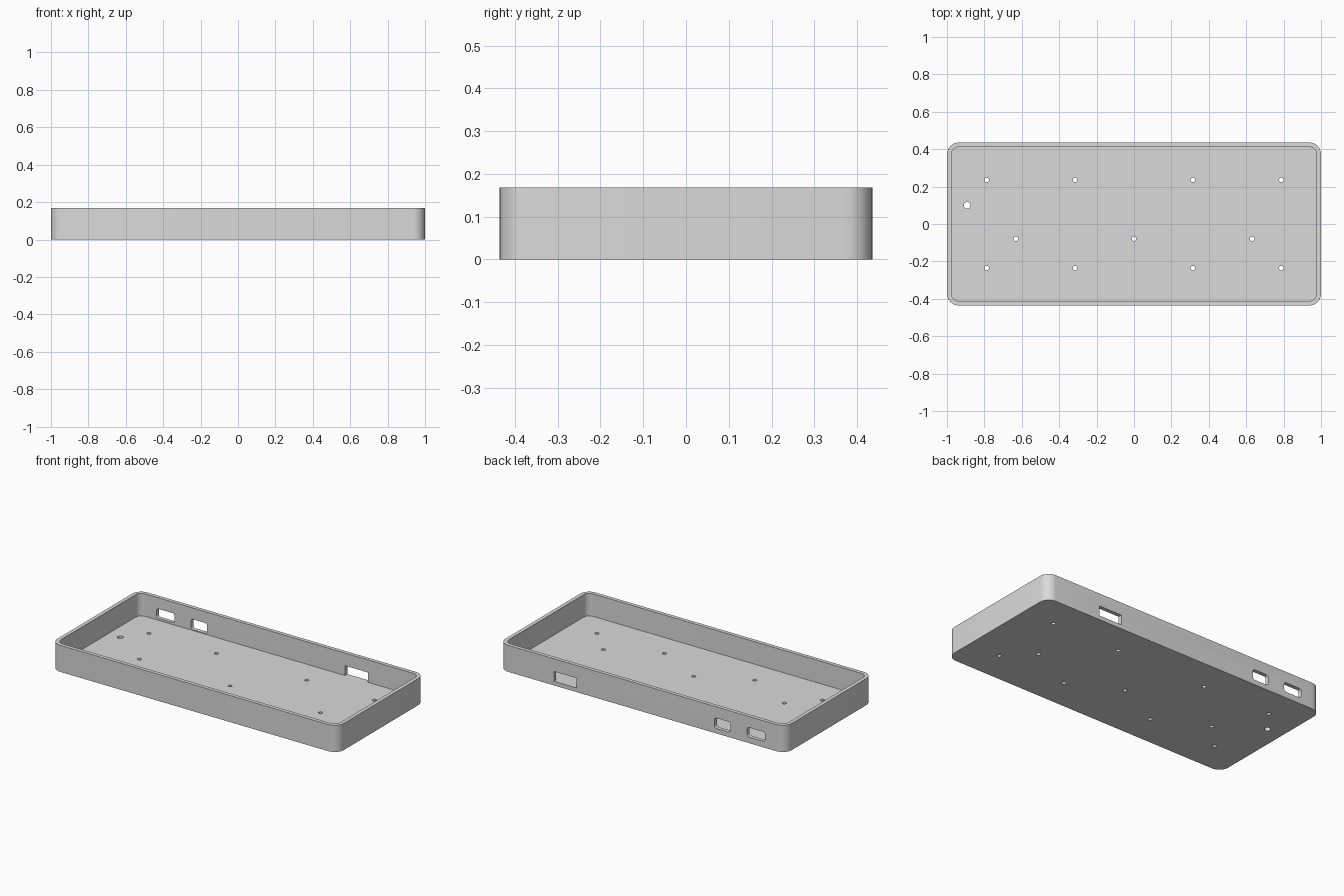
import bpy, bmesh, math
from mathutils import Matrix, Vector

cube = bpy.data.objects.get("Cube")
if cube:
    bpy.data.objects.remove(cube, do_unlink=True)

LENGTH, DEPTH, HEIGHT = 2.0, 0.872, 0.168
WALL, FLOOR, RADIUS = 0.024, 0.026, 0.064

grey = bpy.data.materials.new("light grey plastic")
grey.use_nodes = True
colour = (0.7, 0.7, 0.7, 1)
grey.diffuse_color = colour
grey.node_tree.nodes["Principled BSDF"].inputs["Base Color"].default_value = colour


def rounded_prism(name, width, height, radius, thick, centre, upright=False):
    """Rounded rectangle extruded along z, or along y when upright."""
    bm = bmesh.new()
    steps = 8
    points = []
    for i, (sx, sy) in enumerate([(1, 1), (-1, 1), (-1, -1), (1, -1)]):
        for k in range(steps + 1):
            a = math.pi / 2 * (i + k / steps)
            points.append(bm.verts.new((sx * (width / 2 - radius) + radius * math.cos(a),
                                        sy * (height / 2 - radius) + radius * math.sin(a),
                                        -thick / 2)))
    bm.faces.new(points)
    bmesh.ops.remove_doubles(bm, verts=bm.verts[:], dist=1e-5)
    base = bm.faces[:]
    top = bmesh.ops.extrude_face_region(bm, geom=base)["geom"]
    moved = [v for v in top if isinstance(v, bmesh.types.BMVert)]
    bmesh.ops.translate(bm, verts=moved, vec=(0, 0, thick))
    if upright:
        bmesh.ops.rotate(bm, verts=bm.verts[:], cent=(0, 0, 0),
                         matrix=Matrix.Rotation(math.pi / 2, 3, "X"))
    bmesh.ops.translate(bm, verts=bm.verts[:], vec=Vector(centre))
    bmesh.ops.recalc_face_normals(bm, faces=bm.faces[:])
    mesh = bpy.data.meshes.new(name)
    bm.to_mesh(mesh)
    bm.free()
    obj = bpy.data.objects.new(name, mesh)
    bpy.context.collection.objects.link(obj)
    mesh.materials.append(grey)
    return obj


# Outer body
tray = rounded_prism("enclosure_tray", LENGTH, DEPTH, RADIUS, HEIGHT, (0, 0, HEIGHT / 2))

# Inner cavity, open at the top
cutters = [rounded_prism("cavity_cutter", LENGTH - 2 * WALL, DEPTH - 2 * WALL,
                         RADIUS - WALL, HEIGHT, (0, 0, FLOOR + HEIGHT / 2))]

# Screw holes and one larger hole in the floor
holes = [(sx * x, sy * 0.236, 0.012) for x in (0.787, 0.315)
         for sx in (-1, 1) for sy in (-1, 1)]
holes += [(x, -0.079, 0.012) for x in (-0.632, 0, 0.632)]
holes.append((-0.892, 0.1, 0.018))
for x, y, r in holes:
    cutters.append(rounded_prism("hole_cutter", 2 * r, 2 * r, r, 0.1, (x, y, 0)))

# Connector openings in the back wall: x, bottom, width, height, corner radius
for x, low, w, h, r in [(0.538, FLOOR, 0.16, 0.062, 0),
                        (-0.56, 0.031, 0.112, 0.066, 0.016),
                        (-0.795, 0.038, 0.126, 0.06, 0.016)]:
    cutters.append(rounded_prism("opening_cutter", w, h, r, 0.1,
                                 (x, DEPTH / 2 - WALL / 2, low + h / 2), upright=True))

# Cut everything out and keep the finished mesh
for cutter in cutters:
    cutter.hide_render = True
    mod = tray.modifiers.new(cutter.name, "BOOLEAN")
    mod.operation = "DIFFERENCE"
    mod.solver = "EXACT"
    mod.object = cutter
bpy.context.view_layer.update()
finished = bpy.data.meshes.new_from_object(
    tray.evaluated_get(bpy.context.evaluated_depsgraph_get()))
tray.modifiers.clear()
tray.data = finished
finished.materials.clear()
finished.materials.append(grey)
for face in finished.polygons:
    face.material_index = 0
for cutter in cutters:
    bpy.data.objects.remove(cutter, do_unlink=True)

# Smooth corners with crisp edges
for obj in bpy.context.selected_objects:
    obj.select_set(False)
tray.select_set(True)
bpy.context.view_layer.objects.active = tray
bpy.ops.object.shade_smooth_by_angle(angle=math.radians(30))
